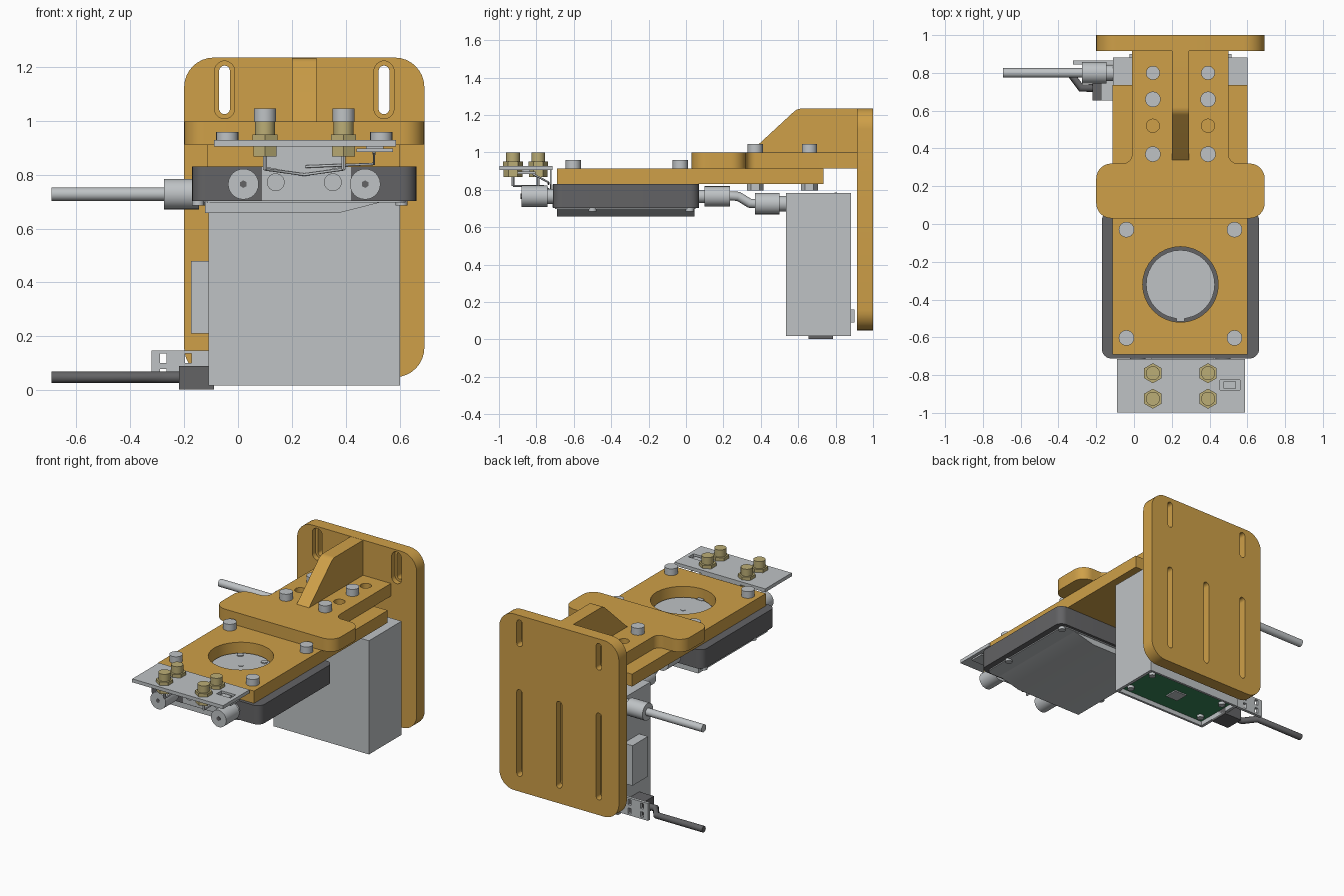
import bpy, bmesh, math
from mathutils import Vector, Matrix

cube = bpy.data.objects.get("Cube")
if cube:
    bpy.data.objects.remove(cube, do_unlink=True)


def material(name, rgb):
    m = bpy.data.materials.new(name)
    m.use_nodes = True
    m.diffuse_color = (*rgb, 1)
    m.node_tree.nodes["Principled BSDF"].inputs["Base Color"].default_value = (*rgb, 1)
    return m


GOLD = material("gold anodised", (.62, .35, .065))
GREY = material("light grey metal", (.52, .545, .56))
DARK = material("dark grey", (.125, .125, .13))
BRASS = material("brass", (.50, .42, .18))
GREEN = material("circuit green", (.04, .24, .10))
parts = []


def add(name, bm, mat):
    bmesh.ops.recalc_face_normals(bm, faces=bm.faces)
    me = bpy.data.meshes.new(name)
    bm.to_mesh(me)
    bm.free()
    me.materials.append(mat)
    ob = bpy.data.objects.new(name, me)
    bpy.context.collection.objects.link(ob)
    parts.append(ob)


def rounded(corners, n=8):
    """Outline from (x, y, radius) corners."""
    out = []
    for i, (x, y, r) in enumerate(corners):
        p = Vector((x, y, 0))
        if r == 0:
            out.append(p)
            continue
        a = (Vector((*corners[i - 1][:2], 0)) - p).normalized()
        b = (Vector((*corners[(i + 1) % len(corners)][:2], 0)) - p).normalized()
        half = a.angle(b) / 2
        t = r / math.tan(half)
        c = p + (a + b).normalized() * r / math.sin(half)
        v0, v1 = (p + a * t - c).normalized(), (p + b * t - c).normalized()
        out += [c + v0.slerp(v1, k / n) * r for k in range(n + 1)]
    return [p for i, p in enumerate(out) if (p - out[i - 1]).length > 1e-4]


def rect(x0, x1, y0, y1, r=0):
    return rounded([(x0, y0, r), (x1, y0, r), (x1, y1, r), (x0, y1, r)])


def circle(x, y, r):
    return rect(x - r, x + r, y - r, y + r, r)


def slab(name, loops, lo, hi, mat, axis="Z"):
    """Extrude an outline with holes along an axis; profile is xy, xz or yz."""
    cu = bpy.data.curves.new(name, "CURVE")
    cu.dimensions, cu.fill_mode, cu.extrude = "2D", "BOTH", (hi - lo) / 2
    for loop in loops:
        sp = cu.splines.new("POLY")
        sp.points.add(len(loop) - 1)
        for q, p in zip(sp.points, loop):
            q.co = (p.x, p.y, 0, 1)
        sp.use_cyclic_u = True
    tmp = bpy.data.objects.new(name, cu)
    me = tmp.to_mesh()
    bm = bmesh.new()
    bm.from_mesh(me)
    tmp.to_mesh_clear()
    bpy.data.objects.remove(tmp)
    bpy.data.curves.remove(cu)
    bmesh.ops.remove_doubles(bm, verts=bm.verts, dist=1e-5)
    mid = (lo + hi) / 2
    for v in bm.verts:
        u, w, d = v.co
        d += mid
        v.co = {"Z": (u, w, d), "Y": (u, d, w), "X": (d, u, w)}[axis]
    add(name, bm, mat)


def box(name, x0, x1, y0, y1, z0, z1, mat):
    bm = bmesh.new()
    m = Matrix.Translation(((x0 + x1) / 2, (y0 + y1) / 2, (z0 + z1) / 2))
    m = m @ Matrix.Diagonal((x1 - x0, y1 - y0, z1 - z0, 1))
    bmesh.ops.create_cube(bm, size=1, matrix=m)
    add(name, bm, mat)


def rod(name, start, end, r, mat, sides=24):
    a, b = Vector(start), Vector(end)
    bm = bmesh.new()
    m = Matrix.Translation((a + b) / 2) @ (b - a).to_track_quat("Z", "Y").to_matrix().to_4x4()
    bmesh.ops.create_cone(bm, cap_ends=True, segments=sides, radius1=r, radius2=r,
                          depth=(b - a).length, matrix=m)
    add(name, bm, mat)


def pin(name, x, y, z0, z1, r, mat, sides=24):
    rod(name, (x, y, z0), (x, y, z1), r, mat, sides)


def cable(name, pts, r, mat):
    cu = bpy.data.curves.new(name, "CURVE")
    cu.dimensions, cu.bevel_depth, cu.use_fill_caps = "3D", r, True
    cu.bevel_resolution = 4
    sp = cu.splines.new("POLY")
    sp.points.add(len(pts) - 1)
    for q, p in zip(sp.points, pts):
        q.co = (*p, 1)
    cu.materials.append(mat)
    ob = bpy.data.objects.new(name, cu)
    bpy.context.collection.objects.link(ob)


# Back plate: counterbored front layer and plain rear layer
def plate_loops(w):
    slots = [(-.05, 1.025, 1.205), (.542, 1.025, 1.205)]
    slots += [(x, .15, .735) for x in (-.05, .246, .542)]
    g = w - .02
    return [rect(-.2, .692, .048, 1.235, .11)] + [
        rect(x - w, x + w, a - g, b + g, w) for x, a, b in slots]


slab("back_plate_front_layer", plate_loops(.037), .915, .95, GOLD, "Y")
slab("back_plate_rear_layer", plate_loops(.02), .95, 1, GOLD, "Y")

# Arm, gusset and lower platform
arm = rounded([(-.2, .03, .08), (.692, .03, .08), (.692, .32, .08), (.5, .32, .05),
               (.5, .92, 0), (-.01, .92, 0), (-.01, .32, .05), (-.2, .32, .08)])
holes = [circle(x, y, .035) for x in (.1, .392) for y in (.52, .8)]
slab("upper_arm", [arm] + holes, .913, .998, GOLD)
slab("gusset", [rounded([(.325, .96, 0), (.92, .96, 0), (.92, 1.234, 0), (.595, 1.234, .06),
                         (.325, .985, 0)])], .2, .292, GOLD, "X")
slab("platform", [rect(-.113, .602, -.69, .735), circle(.246, -.32, .2)], .83, .913, GOLD)

# Screws and nuts
for x in (-.04, .532):
    for y in (-.603, -.03):
        pin("platform_screw", x, y, .9, .958, .041, GREY)
for x in (.1, .392):
    for y in (.37, .66):
        pin("arm_screw", x, y, .98, 1.045, .041, GREY)
        pin("arm_nut", x, y, .795, .84, .045, GREY, 6)

# Sensor housing, lens disc and underside cover
slab("sensor_housing", [rect(-.17, .662, -.712, .07, .05)], .703, .83, DARK)
slab("sensor_disc", [circle(.246, -.32, .182)], .82, .848, GREY)
pin("disc_centre", .246, -.32, .84, .851, .015, GREY)
for x in (.157, .337):
    pin("disc_pin", x, -.2, .84, .855, .02, GREY)
box("disc_notch", .225, .267, -.515, -.49, .82, .851, GREY)
slab("front_panel", [rect(.09, .42, .705, .828)], -.715, -.71, GREY, "Y")
for x in (.14, .352):
    rod("panel_button", (x, -.722, .772), (x, -.71, .772), .033, GREY)
slab("underside_cover", [rounded([(-.123, .705, 0), (-.123, .657, 0), (.37, .657, 0),
     (.56, .705, 0)])], -.69, .045, GREY, "Y")
slab("cover_rim", [rect(-.128, .622, -.7, .05, .04)], .696, .704, GREY)
for x in (-.148, .607):
    for y in (-.5, .02):
        pin("housing_bolt", x, y, .685, .71, .022, GREY)

# Front cable connectors
for x in (.02, .472):
    rod("front_connector", (x, -.88, .765), (x, -.74, .765), .057, GREY)
    rod("connector_neck", (x, -.75, .765), (x, -.7, .765), .04, GREY)
    rod("connector_socket", (x, -.884, .765), (x, -.87, .765), .014, DARK, 6)

# Rear connectors and link cable
rod("rear_neck", (.02, .06, .765), (.02, .11, .765), .035, GREY)
rod("rear_connector", (.02, .1, .765), (.02, .235, .765), .054, GREY)
cable("link_cable", [(.02, .23, .767), (.02, .28, .765), (.02, .34, .728), (.02, .38, .726)],
      .025, GREY)
rod("link_connector", (.02, .37, .726), (.02, .5, .726), .057, GREY)
rod("link_neck", (.02, .49, .726), (.02, .55, .726), .042, GREY)

# Terminal board with window socket and brass posts
slab("terminal_board", [rect(-.09, .587, -.998, -.715), rect(.455, .56, -.88, -.825)],
     .905, .928, GREY)
box("window_socket", .475, .54, -.87, -.835, .885, .92, GREY)
box("socket_plate", .44, .575, -.9, -.805, .885, .897, GREY)
for x in (.1, .392):
    for y in (-.925, -.79):
        pin("brass_hex", x, y, .928, .95, .053, BRASS, 6)
        pin("brass_post", x, y, .95, .998, .037, BRASS)
        pin("brass_lower_nut", x, y, .868, .905, .05, BRASS, 6)
        pin("post_tail", x, y, .82, .87, .008, GREY, 12)
    cable("lead_wire", [(x, -.925, .82), (x, -.76, .82), (.246, -.73, .8)], .005, GREY)
cable("socket_wire", [(.25, -.735, .83), (.505, -.735, .84), (.505, -.82, .885)], .005, GREY)
slab("board_bracket", [rounded([(.1, .91, 0), (.1, .828, 0), (.246, .802, 0), (.392, .828, 0),
     (.392, .91, 0)])], -.728, -.718, GREY, "Y")

# Controller case with recessed circuit board underneath
box("controller_case", -.11, .602, .535, .882, .06, .784, GREY)
slab("case_rim", [rect(-.11, .602, .535, .882), rect(-.09, .582, .55, .867)], .018, .061, GREY)
box("circuit_board", -.09, .582, .55, .867, .048, .062, GREEN)
box("board_chip", .2, .29, .66, .75, .04, .05, GREY)
for x in (-.04, .53):
    for y in (.6, .81):
        pin("board_screw", x, y, .03, .05, .022, GREY)
box("case_side_block", -.175, -.1, .655, .82, .21, .48, GREY)
box("case_back_tab", -.023, .517, .87, .9, .09, .16, GREY)

# Side connector and light cable
rod("side_neck", (-.155, .8, .728), (-.1, .8, .728), .042, GREY)
rod("side_connector", (-.275, .8, .728), (-.145, .8, .728), .057, GREY)
rod("side_cable", (-.693, .8, .728), (-.26, .8, .728), .025, GREY)

# Lower plug, dark cable and perforated bracket
box("lower_plug", -.22, -.09, .655, .785, .003, .09, DARK)
cable("lower_cable", [(-.693, .8, .048), (-.34, .8, .048), (-.28, .72, .048), (-.21, .72, .048)],
      .021, DARK)
slab("cable_bracket", [rect(-.322, -.1, .03, .147)] + [
     rect(x - .012, x + .012, z - .018, z + .018) for x in (-.278, -.185) for z in (.06, .118)],
     .845, .865, GREY, "Y")

# Smooth rounded surfaces while keeping edges crisp
bpy.ops.object.select_all(action="DESELECT")
for ob in parts:
    ob.select_set(True)
bpy.context.view_layer.objects.active = parts[0]
bpy.ops.object.shade_smooth_by_angle(angle=math.radians(30))
